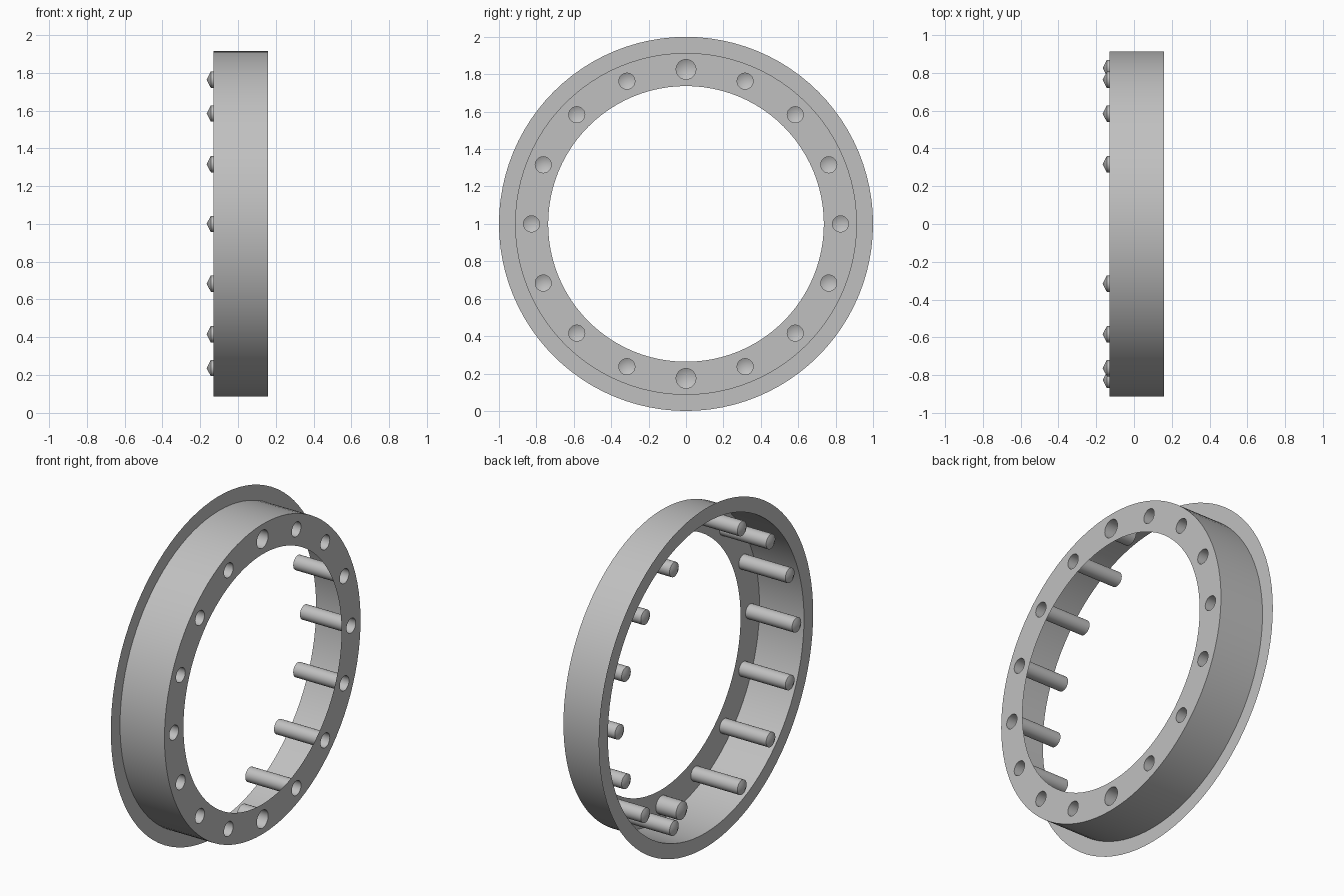
import bpy, bmesh
from math import cos, sin, tau, radians

cube = bpy.data.objects.get("Cube")
if cube:
    bpy.data.objects.remove(cube)

FRONT, BACK = 0.16, -0.13          # plate side and flange side along x
R_FLANGE, R_WALL, R_OPENING = 1.0, 0.914, 0.737
R_PINS, PINS = 0.826, 16

grey = bpy.data.materials.new("plain_grey")
grey.use_nodes = True
COLOUR = (0.53, 0.53, 0.53, 1)
grey.diffuse_color = COLOUR
grey.node_tree.nodes["Principled BSDF"].inputs["Base Color"].default_value = COLOUR


def circle(x, r, segs, cy=0, cz=0):
    return [(x, cy + r * cos(tau * i / segs), cz + r * sin(tau * i / segs))
            for i in range(segs)]


def finish(bm, name):
    mesh = bpy.data.meshes.new(name)
    bm.to_mesh(mesh)
    bm.free()
    mesh.materials.append(grey)
    ob = bpy.data.objects.new(name, mesh)
    bpy.context.collection.objects.link(ob)
    bpy.ops.object.select_all(action='DESELECT')
    ob.select_set(True)
    bpy.context.view_layer.objects.active = ob
    bpy.ops.object.shade_smooth_by_angle(angle=radians(25))
    return ob


def revolve(name, profile, segs, cy=0, cz=1):
    """Sweep (x, radius) points around an axis parallel to x."""
    bm = bmesh.new()
    rings = [[bm.verts.new(p) for p in circle(x, r, segs, cy, cz)] for x, r in profile]
    for a, b in zip(rings, rings[1:]):
        for i in range(segs):
            j = (i + 1) % segs
            bm.faces.new((a[i], a[j], b[j], b[i]))
    bmesh.ops.remove_doubles(bm, verts=bm.verts[:], dist=1e-5)
    return finish(bm, name)


# Thin drum wall with the flat flange at its open end
revolve("drum_wall_and_flange",
        [(BACK, R_FLANGE), (BACK, R_WALL), (FRONT, R_WALL)], 96)

# Hollow pins with drilled conical ends; top and bottom ones are wider and shorter
holes = []
for k in range(PINS):
    a = tau * k / PINS
    y, z = R_PINS * cos(a), 1 + R_PINS * sin(a)
    short = k in (PINS // 4, 3 * PINS // 4)
    r, tip, depth = (0.053, 0.0, 0.028) if short else (0.043, -0.166, 0.022)
    revolve(f"{'short' if short else 'long'}_pin_{k + 1}",
            [(tip, 0), (tip + depth, r), (FRONT, r)], 24, y, z)
    holes.append((y, z, r))

# Thin end plate pierced by the central opening and the pin holes
bm = bmesh.new()
loops = [circle(FRONT, r, 96, 0, 1) for r in (R_WALL, R_OPENING)]
loops += [circle(FRONT, r, 24, y, z) for y, z, r in holes]
edges = []
for loop in loops:
    vs = [bm.verts.new(p) for p in loop]
    edges += [bm.edges.new((v, w)) for v, w in zip(vs, vs[1:] + vs[:1])]
bmesh.ops.triangle_fill(bm, use_beauty=True, edges=edges, normal=(1, 0, 0))
for f in bm.faces:
    f.normal_update()
    if f.normal.x < 0:
        f.normal_flip()
finish(bm, "end_plate")
